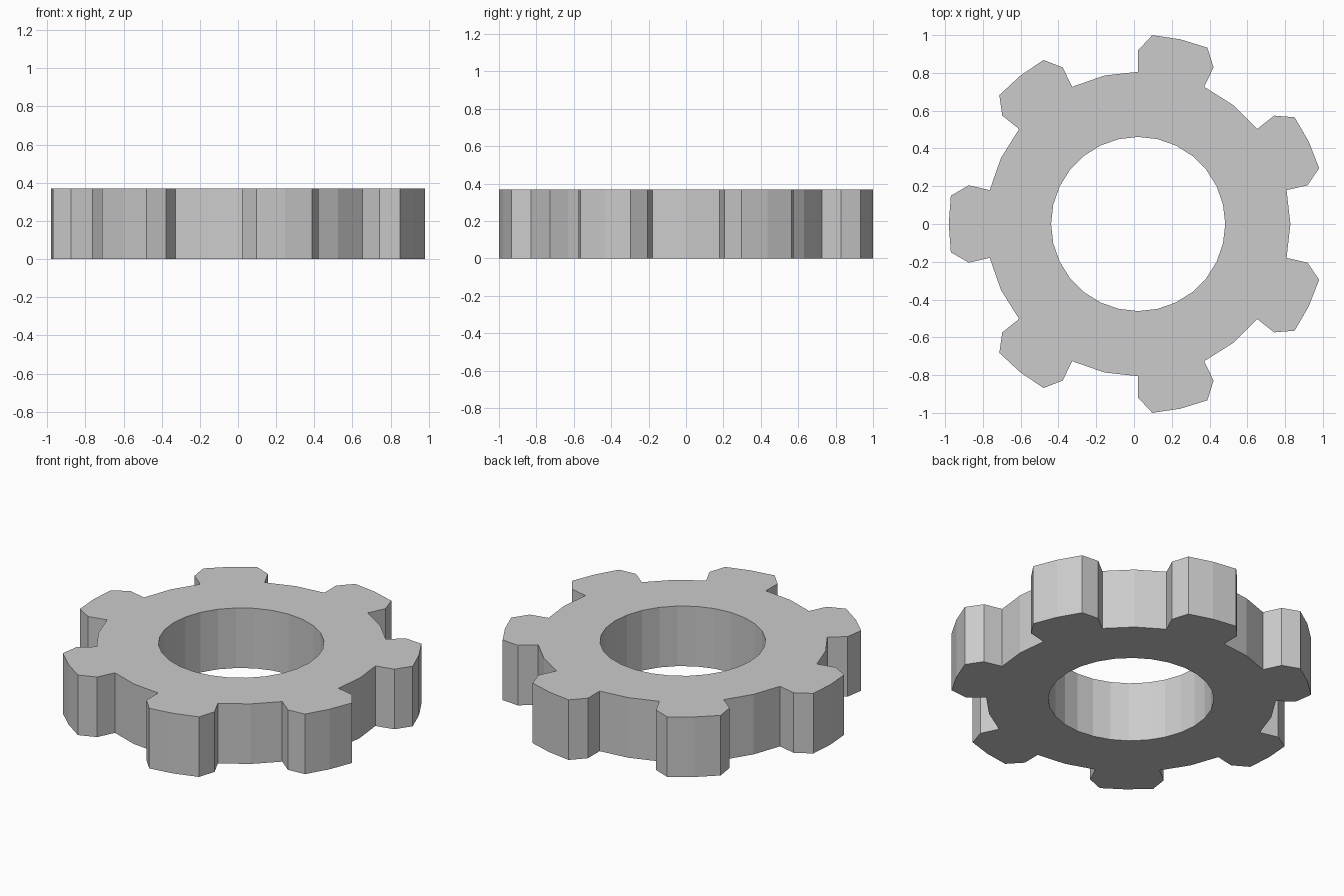
import bpy, bmesh
from math import pi, cos, sin

if "Cube" in bpy.data.objects:
    bpy.data.objects.remove(bpy.data.objects["Cube"])

TEETH, CX, HEIGHT = 7, 0.022, 0.369
R_HOLE, R_ROOT, R_SHOULDER, R_TIP = 0.461, 0.806, 0.920, 1.0028
STEP = 2 * pi / (TEETH * 4)

# One tooth period: (angle in steps, radius, index of hole vertex it joins)
TOOTH = [(-1, R_ROOT), (-1, R_SHOULDER), (-2 / 3, R_TIP), (0, R_TIP),
         (2 / 3, R_TIP), (1, R_SHOULDER), (1, R_ROOT), (2, R_ROOT)]


def polar(r, a, z):
    return (CX + r * cos(a), r * sin(a), z)


# Outer gear profile and inner bore profile
outer = [(r, pi + (4 * t + k) * STEP) for t in range(TEETH) for k, r in TOOTH]
inner = [(R_HOLE, pi + (i - 1) * STEP) for i in range(TEETH * 4)]

bm = bmesh.new()
rings = {}
for z in (0, HEIGHT):
    for name, prof in (("outer", outer), ("inner", inner)):
        rings[name, z] = [bm.verts.new(polar(r, a, z)) for r, a in prof]

# Side walls of the teeth and the bore
for name in ("outer", "inner"):
    lo, hi = rings[name, 0], rings[name, HEIGHT]
    for i in range(len(lo)):
        j = (i + 1) % len(lo)
        bm.faces.new((lo[i], lo[j], hi[j], hi[i]))

# Flat top and bottom: one face per tooth and one per gap half
for z in (0, HEIGHT):
    o, h = rings["outer", z], rings["inner", z]
    no, nh = len(o), len(h)
    for t in range(TEETH):
        a, b = 8 * t, 4 * t
        bm.faces.new([h[b + 2], h[b + 1], h[b]] + o[a:a + 7])
        bm.faces.new((h[b + 3], h[b + 2], o[a + 6], o[a + 7]))
        bm.faces.new((h[(b + 4) % nh], h[b + 3], o[a + 7], o[(a + 8) % no]))

bmesh.ops.recalc_face_normals(bm, faces=bm.faces)
mesh = bpy.data.meshes.new("gear")
bm.to_mesh(mesh)
bm.free()
gear = bpy.data.objects.new("gear", mesh)
bpy.context.collection.objects.link(gear)
